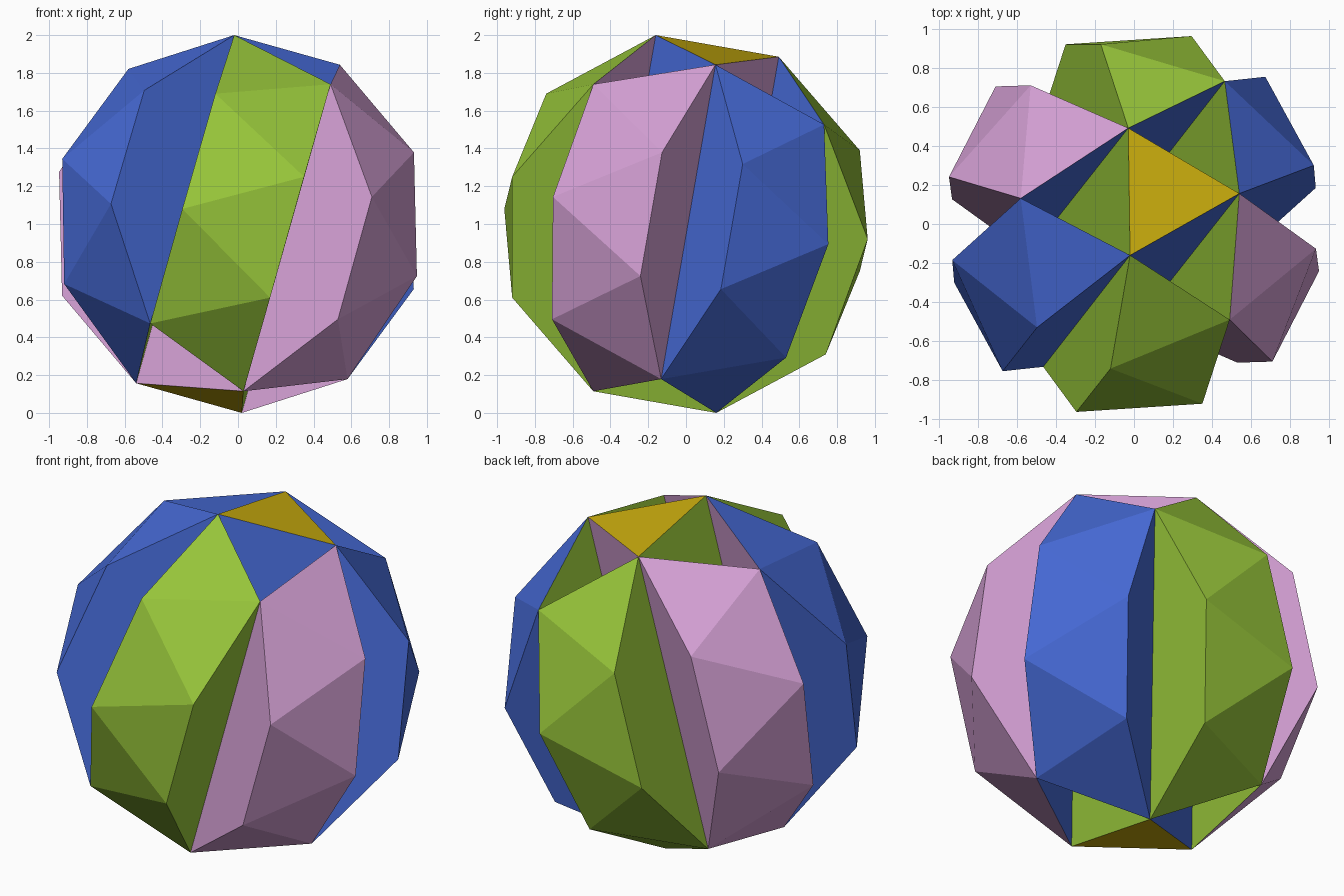
import bpy, bmesh
from math import radians
from mathutils import Vector, Matrix

if "Cube" in bpy.data.objects:
    bpy.data.objects.remove(bpy.data.objects["Cube"])


def material(name, rgb):
    m = bpy.data.materials.new(name)
    m.diffuse_color = (*rgb, 1)
    m.use_nodes = True
    m.node_tree.nodes["Principled BSDF"].inputs["Base Color"].default_value = m.diffuse_color
    return m


MATS = [material("green", (0.31, 0.56, 0.042)),
        material("pink", (0.66, 0.35, 0.66)),
        material("blue", (0.062, 0.145, 0.68)),
        material("yellow", (0.58, 0.41, 0.004))]

CENTRE = Vector((0, 0, 1))
AXIS = Vector((0.174, 0.173, 0.969)).normalized()


def turn(k, p):
    """Six-fold rotary reflection about the tilted axis."""
    return (-1) ** k * (Matrix.Rotation(radians(240 * k), 3, AXIS) @ p)


def build(name, points, faces):
    """Closed flat-faced part; faces are (indices, material index)."""
    bm = bmesh.new()
    verts = [bm.verts.new(p + CENTRE) for p in points]
    for idx, mat in faces:
        bm.faces.new([verts[i] for i in idx]).material_index = mat
    bmesh.ops.recalc_face_normals(bm, faces=bm.faces[:])
    me = bpy.data.meshes.new(name)
    bm.to_mesh(me)
    bm.free()
    for m in MATS:
        me.materials.append(m)
    bpy.context.collection.objects.link(bpy.data.objects.new(name, me))


# One band: left arc a-c-d-e, right arc b-h-g-f, relative to the centre
a = Vector((-0.02, -0.16, 1.0))
b = Vector((0.49, -0.49, 0.74))
c = Vector((-0.12, -0.74, 0.69))
d = Vector((-0.295, -0.962, 0.08))
h = Vector((0.35, -0.92, 0.25))
g = Vector((0.17, -0.92, -0.39))
f = turn(1, a)
e = turn(5, b)
band = [a, c, d, e, b, h, g, f]
A, C, D, E, B, H, G, F = range(8)

# Six outer bands, each with a strip of triangles, two flat sides, two inner faces
for k in range(6):
    own = k % 3
    strip = [(A, C, B), (B, C, H), (C, D, H), (D, G, H), (D, E, G), (E, F, G)]
    faces = [(t, own) for t in strip + [(A, C, D, E), (B, H, G, F)]]
    faces += [((A, B, F), (k + 1) % 3), ((A, E, F), (k - 1) % 3)]
    build(f"outer_band_{k + 1}", [turn(k, p) for p in band], faces)

# Inner core: yellow caps joined by six long triangles
core = [turn(k, a) for k in range(6)]
faces = [((0, 2, 4), 3), ((1, 3, 5), 3)]
faces += [((k, (k + 1) % 6, (k + 2) % 6), (k + 2) % 3) for k in range(6)]
build("inner_core", core, faces)
